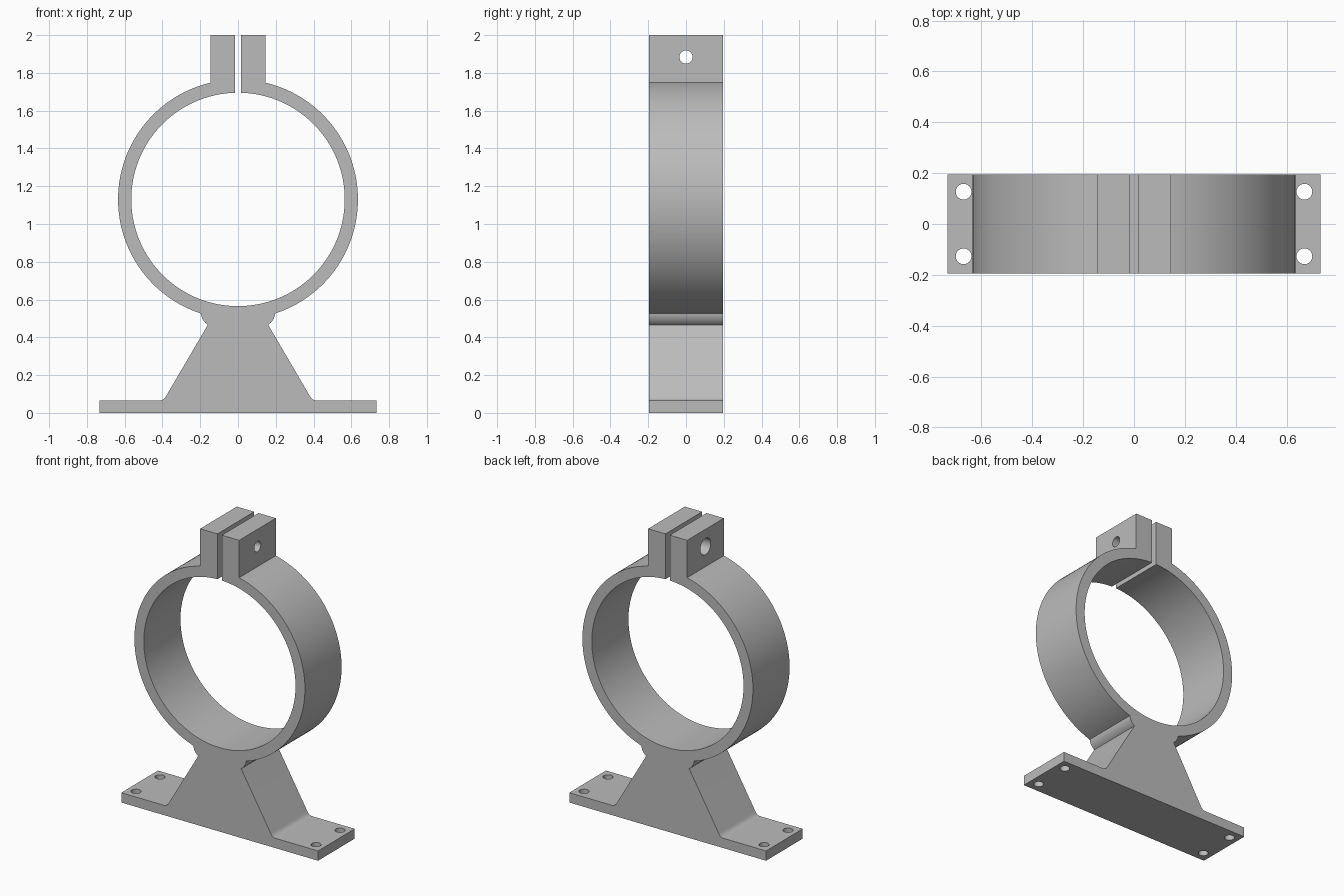
import bpy, bmesh
from math import sqrt, atan2, cos, sin, pi
from mathutils import Matrix, Vector

cube = bpy.data.objects.get("Cube")
if cube:
    bpy.data.objects.remove(cube)

RING_Z, R_OUT, R_IN = 1.13, 0.635, 0.565
DEPTH = 0.195          # half depth along y
SLIT, EAR = 0.0165, 0.1455


def arc(radius, a0, a1, steps):
    """Points on a circle around the ring centre."""
    return [(radius * cos(a0 + (a1 - a0) * i / steps),
             RING_Z + radius * sin(a0 + (a1 - a0) * i / steps))
            for i in range(steps + 1)]


def bend(a, corner, b, steps=8):
    """Rounded corner from a to b."""
    a, c, b = Vector(a), Vector(corner), Vector(b)
    return [tuple(a * (1 - t) ** 2 + c * 2 * t * (1 - t) + b * t * t)
            for t in (i / steps for i in range(steps + 1))]


def angle_at(radius, x, side):
    return atan2(side * sqrt(radius ** 2 - x ** 2), x)


# Half outline: foot, sloped neck, ring, clamp ear, slit, bore
neck_x = 0.197
neck_z = RING_Z - sqrt(R_OUT ** 2 - neck_x ** 2)
half = [(0.733, 0), (0.733, 0.066)]
half += bend((0.415, 0.066), (0.394, 0.066), (0.38, 0.09))
half += bend((0.16, 0.466), (0.191, 0.487), (neck_x, neck_z))
half += arc(R_OUT, angle_at(R_OUT, neck_x, -1), angle_at(R_OUT, EAR, 1), 64)[1:]
half += [(EAR, 2), (SLIT, 2)]
half += arc(R_IN, angle_at(R_IN, SLIT, 1), -pi / 2, 64)
outline = half + [(-x, z) for x, z in reversed(half[:-1])]

# Extrude the outline into the bracket
bm = bmesh.new()
face = bm.faces.new([bm.verts.new((x, -DEPTH, z)) for x, z in outline])
ext = bmesh.ops.extrude_face_region(bm, geom=[face])
bmesh.ops.translate(bm, vec=(0, 2 * DEPTH, 0),
                    verts=[v for v in ext["geom"] if isinstance(v, bmesh.types.BMVert)])
bmesh.ops.recalc_face_normals(bm, faces=bm.faces)
mesh = bpy.data.meshes.new("clamp_bracket")
bm.to_mesh(mesh)
bm.free()
bracket = bpy.data.objects.new("clamp_bracket", mesh)
bpy.context.collection.objects.link(bracket)

# Hole cutters: four foot holes, a wide and a narrow bolt hole in the ears
bm = bmesh.new()


def drill(loc, radius, length, rot=Matrix()):
    bmesh.ops.create_cone(bm, cap_ends=True, segments=40, radius1=radius,
                          radius2=radius, depth=length,
                          matrix=Matrix.Translation(loc) @ rot)


for sx in (-1, 1):
    for sy in (-1, 1):
        drill((sx * 0.67, sy * 0.127, 0.03), 0.031, 0.2)
sideways = Matrix.Rotation(pi / 2, 4, 'Y')
drill((-0.13, 0, 1.884), 0.055, 0.24, sideways)
drill((0.13, 0, 1.884), 0.035, 0.24, sideways)
cut_mesh = bpy.data.meshes.new("hole_cutter")
bm.to_mesh(cut_mesh)
bm.free()
cutter = bpy.data.objects.new("hole_cutter", cut_mesh)
cutter.hide_render = True
bpy.context.collection.objects.link(cutter)

# Grey metal
grey = bpy.data.materials.new("grey_metal")
grey.use_nodes = True
color = (0.5, 0.5, 0.5, 1)
grey.diffuse_color = color
grey.node_tree.nodes["Principled BSDF"].inputs["Base Color"].default_value = color
mesh.materials.append(grey)
cut_mesh.materials.append(grey)

# Cut the holes and smooth the round faces
mod = bracket.modifiers.new("holes", 'BOOLEAN')
mod.operation = 'DIFFERENCE'
mod.solver = 'EXACT'
mod.object = cutter
bpy.ops.object.select_all(action='DESELECT')
bracket.select_set(True)
bpy.context.view_layer.objects.active = bracket
bpy.ops.object.modifier_apply(modifier=mod.name)
bpy.data.objects.remove(cutter)
bpy.ops.object.shade_smooth_by_angle(angle=pi / 8)
